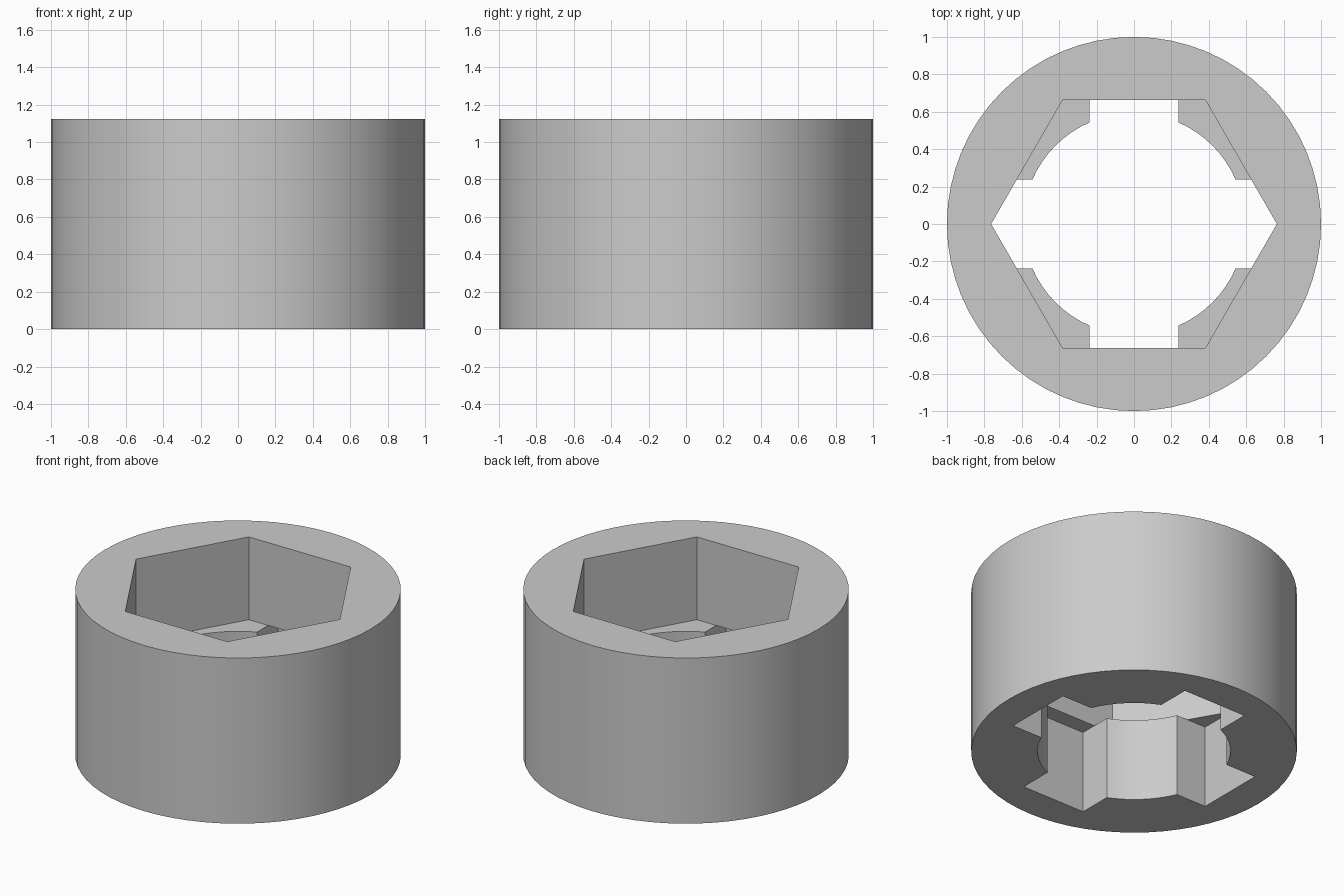
import bpy, bmesh, math

if "Cube" in bpy.data.objects:
    bpy.data.objects.remove(bpy.data.objects["Cube"])

H, MID = 1.123, 0.5615        # total height, floor of the hex pocket
SLOT, REACH, BORE = 0.2375, 0.77, 0.593

grey = bpy.data.materials.new("light_grey")
grey.diffuse_color = (0.6, 0.6, 0.6, 1)
grey.use_nodes = True
grey.node_tree.nodes["Principled BSDF"].inputs["Base Color"].default_value = grey.diffuse_color


def prism(name, outline, z0, z1):
    """Closed prism from a 2D counter-clockwise outline."""
    bm = bmesh.new()
    low = [bm.verts.new((x, y, z0)) for x, y in outline]
    top = [bm.verts.new((x, y, z1)) for x, y in outline]
    bm.faces.new(low[::-1])
    bm.faces.new(top)
    n = len(outline)
    for i in range(n):
        j = (i + 1) % n
        bm.faces.new((low[i], low[j], top[j], top[i]))
    mesh = bpy.data.meshes.new(name)
    bm.to_mesh(mesh)
    bm.free()
    mesh.materials.append(grey)
    ob = bpy.data.objects.new(name, mesh)
    bpy.context.collection.objects.link(ob)
    return ob


def ring(r, n):
    return [(r * math.cos(2 * math.pi * i / n), r * math.sin(2 * math.pi * i / n))
            for i in range(n)]


# Round outer body
body = prism("socket_body", ring(1.0, 64), 0, H)

# Bore with four square slots, open at the bottom
a0 = math.asin(SLOT / BORE)
a1 = math.pi / 2 - a0
cross = []
for q in range(4):
    c, s = round(math.cos(q * math.pi / 2)), round(math.sin(q * math.pi / 2))
    pts = [(REACH, -SLOT), (REACH, SLOT)]
    for i in range(9):
        a = a0 + (a1 - a0) * i / 8
        pts.append((BORE * math.cos(a), BORE * math.sin(a)))
    cross += [(x * c - y * s, x * s + y * c) for x, y in pts]
slots = prism("slot_cutter", cross, -0.2, MID)

# Hexagonal pocket, open at the top
hexagon = prism("hex_cutter", ring(0.764, 6), MID, H + 0.2)

bpy.context.view_layer.objects.active = body
body.select_set(True)
for cutter in (slots, hexagon):
    mod = body.modifiers.new("cut", 'BOOLEAN')
    mod.operation = 'DIFFERENCE'
    mod.solver = 'EXACT'
    mod.object = cutter
    bpy.ops.object.modifier_apply(modifier=mod.name)
    bpy.data.objects.remove(cutter)

# Smooth round walls, crisp edges
bpy.ops.object.shade_smooth_by_angle(angle=math.radians(25))
